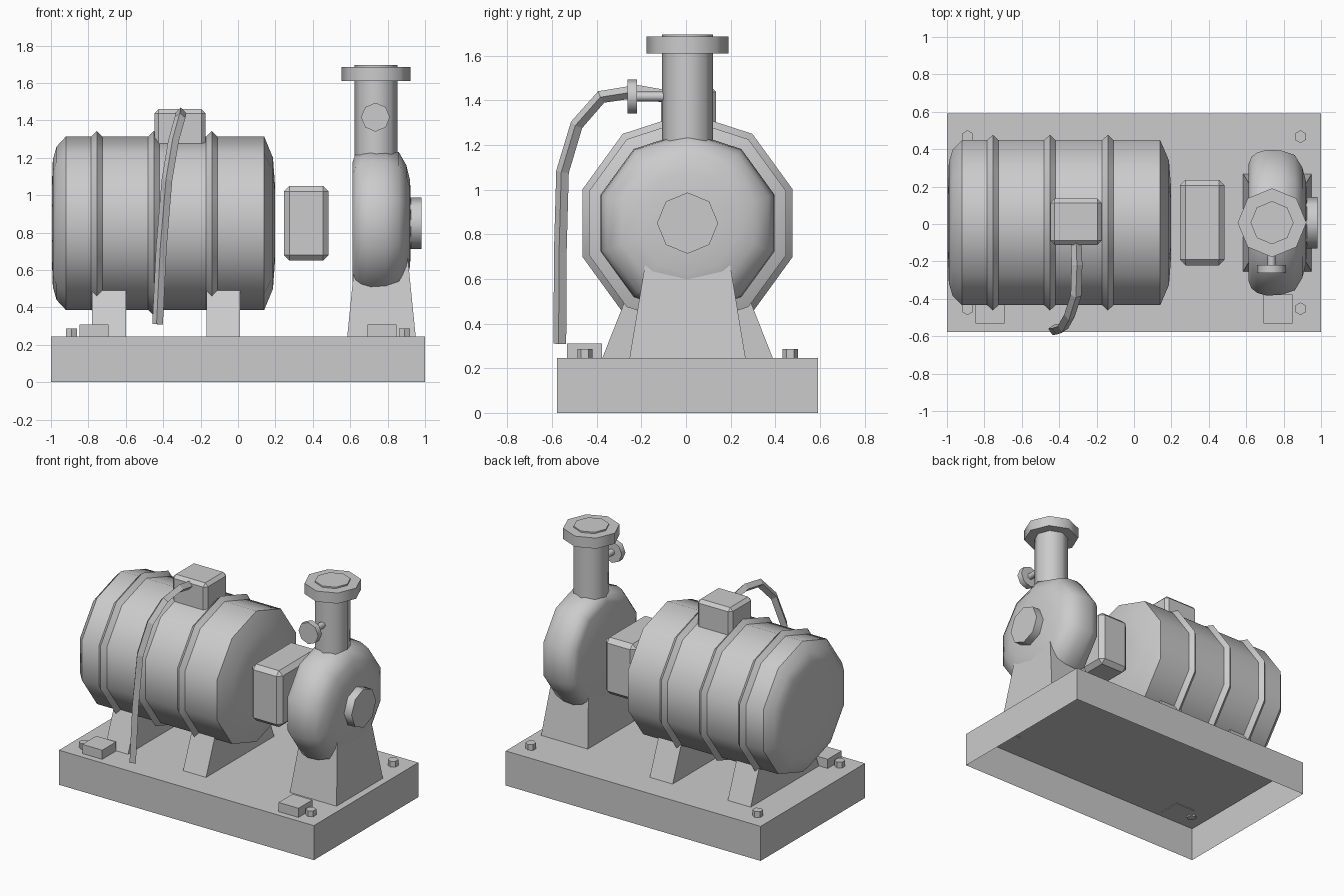
import bpy, bmesh, math
from mathutils import Vector

if "Cube" in bpy.data.objects:
    bpy.data.objects.remove(bpy.data.objects["Cube"])

YC = 0.007   # centre line of the machine in y
ZC = 0.85    # shaft height

grey = bpy.data.materials.new("plain grey")
grey.diffuse_color = (0.6, 0.6, 0.6, 1)
grey.use_nodes = True
grey.node_tree.nodes["Principled BSDF"].inputs["Base Color"].default_value = grey.diffuse_color


def finish(bm, name, smooth=None):
    bmesh.ops.recalc_face_normals(bm, faces=bm.faces)
    me = bpy.data.meshes.new(name)
    bm.to_mesh(me)
    bm.free()
    ob = bpy.data.objects.new(name, me)
    bpy.context.collection.objects.link(ob)
    me.materials.append(grey)
    if smooth:
        bpy.ops.object.select_all(action='DESELECT')
        ob.select_set(True)
        bpy.context.view_layer.objects.active = ob
        bpy.ops.object.shade_smooth_by_angle(angle=math.radians(smooth))
    return ob


def lathe(name, origin, axis, profile, sides, smooth=50):
    """Revolve (distance along axis, radius) points, with one corner on a main axis."""
    bm = bmesh.new()
    rings = []
    for d, r in profile:
        ring = []
        for i in range(sides):
            a = math.tau * i / sides
            u, v = r * math.sin(a), r * math.cos(a)
            p = {'x': (d, u, v), 'y': (u, d, v), 'z': (u, v, d)}[axis]
            ring.append(bm.verts.new(Vector(origin) + Vector(p)))
        rings.append(ring)
    for a, b in zip(rings, rings[1:]):
        for i in range(sides):
            j = (i + 1) % sides
            bm.faces.new((a[i], a[j], b[j], b[i]))
    bm.faces.new(rings[0])
    bm.faces.new(rings[-1])
    return finish(bm, name, smooth)


def block(name, x, y, z0, z1, bottom, top=None, bevel=0, open_bottom=False):
    """Box or tapered box; bottom and top are half sizes in x and y."""
    bm = bmesh.new()
    bmesh.ops.create_cube(bm, size=2)
    for v in bm.verts:
        hx, hy = (top or bottom) if v.co.z > 0 else bottom
        v.co = (x + v.co.x * hx, y + v.co.y * hy, z1 if v.co.z > 0 else z0)
    bmesh.ops.recalc_face_normals(bm, faces=bm.faces)
    if open_bottom:
        low = [f for f in bm.faces if f.normal.z < -0.9]
        bmesh.ops.delete(bm, geom=low, context='FACES_ONLY')
    ob = finish(bm, name)
    if bevel:
        m = ob.modifiers.new("bevel", 'BEVEL')
        m.width = bevel
        m.segments = 1
    return ob


# base tray, open underneath
block("base", 0, YC, 0, 0.245, (1.0, 0.585), open_bottom=True)

# anchor bolts and front pads
for sx in (-1, 1):
    for sy in (-1, 1):
        lathe("anchor_bolt", (sx * 0.89, YC + sy * 0.46, 0), 'z',
              [(0.235, 0.034), (0.286, 0.034)], 6, None)
    block("base_pad", sx * 0.77, -0.455, 0.24, 0.31, (0.078, 0.078))

# motor with three raised ribs
profile = [(-0.995, 0.2), (-0.99, 0.34), (-0.97, 0.41), (-0.92, 0.464)]
for rx in (-0.755, -0.45, -0.14):
    profile += [(rx - 0.03, 0.464), (rx, 0.494), (rx + 0.03, 0.464)]
profile += [(0.14, 0.464), (0.187, 0.35), (0.198, 0.2)]
lathe("motor", (0, YC, ZC), 'x', profile, 10, 40)

# motor feet
for fx in (-0.69, -0.078):
    block("motor_foot", fx, YC, 0.245, 0.58, (0.09, 0.382), (0.09, 0.25))

# terminal box and coupling guard
block("terminal_box", -0.31, 0.012, 1.2, 1.46, (0.137, 0.123), bevel=0.022)
block("coupling_guard", 0.365, YC, 0.65, 1.05, (0.12, 0.228), bevel=0.03)

# pump casing, support and inlet
lathe("pump_casing", (0, YC, ZC), 'x',
      [(0.613, 0.33), (0.628, 0.37), (0.66, 0.395), (0.71, 0.41), (0.79, 0.405),
       (0.86, 0.38), (0.9, 0.31), (0.92, 0.23), (0.925, 0.1)], 10)
block("pump_support", 0.767, YC, 0.245, 0.8, (0.183, 0.26), (0.127, 0.168))
lathe("pump_inlet", (0, YC, ZC), 'x', [(0.88, 0.137), (0.982, 0.137)], 8)

# discharge pipe and flange
lathe("discharge_pipe", (0.738, YC, 0), 'z', [(1.15, 0.115), (1.695, 0.115)], 8)
lathe("discharge_flange", (0.738, YC, 0), 'z', [(1.61, 0.184), (1.685, 0.184)], 8)

# pressure gauge
lathe("gauge_stem", (0.735, 0, 1.417), 'y', [(-0.23, 0.022), (-0.08, 0.022)], 8)
lathe("gauge_dial", (0.735, 0, 1.417), 'y', [(-0.262, 0.077), (-0.219, 0.077)], 8)

# power cable
path = [(-0.31, -0.08, 1.415), (-0.305, -0.22, 1.44), (-0.31, -0.38, 1.415),
        (-0.345, -0.49, 1.29), (-0.38, -0.553, 1.08), (-0.41, -0.563, 0.72),
        (-0.43, -0.565, 0.31)]
cu = bpy.data.curves.new("power_cable", 'CURVE')
cu.dimensions = '3D'
cu.bevel_depth = 0.029
cu.bevel_resolution = 0
cu.use_fill_caps = True
sp = cu.splines.new('POLY')
sp.points.add(len(path) - 1)
for pt, co in zip(sp.points, path):
    pt.co = (*co, 1)
sp.use_smooth = False
cu.materials.append(grey)
bpy.context.collection.objects.link(bpy.data.objects.new("power_cable", cu))
